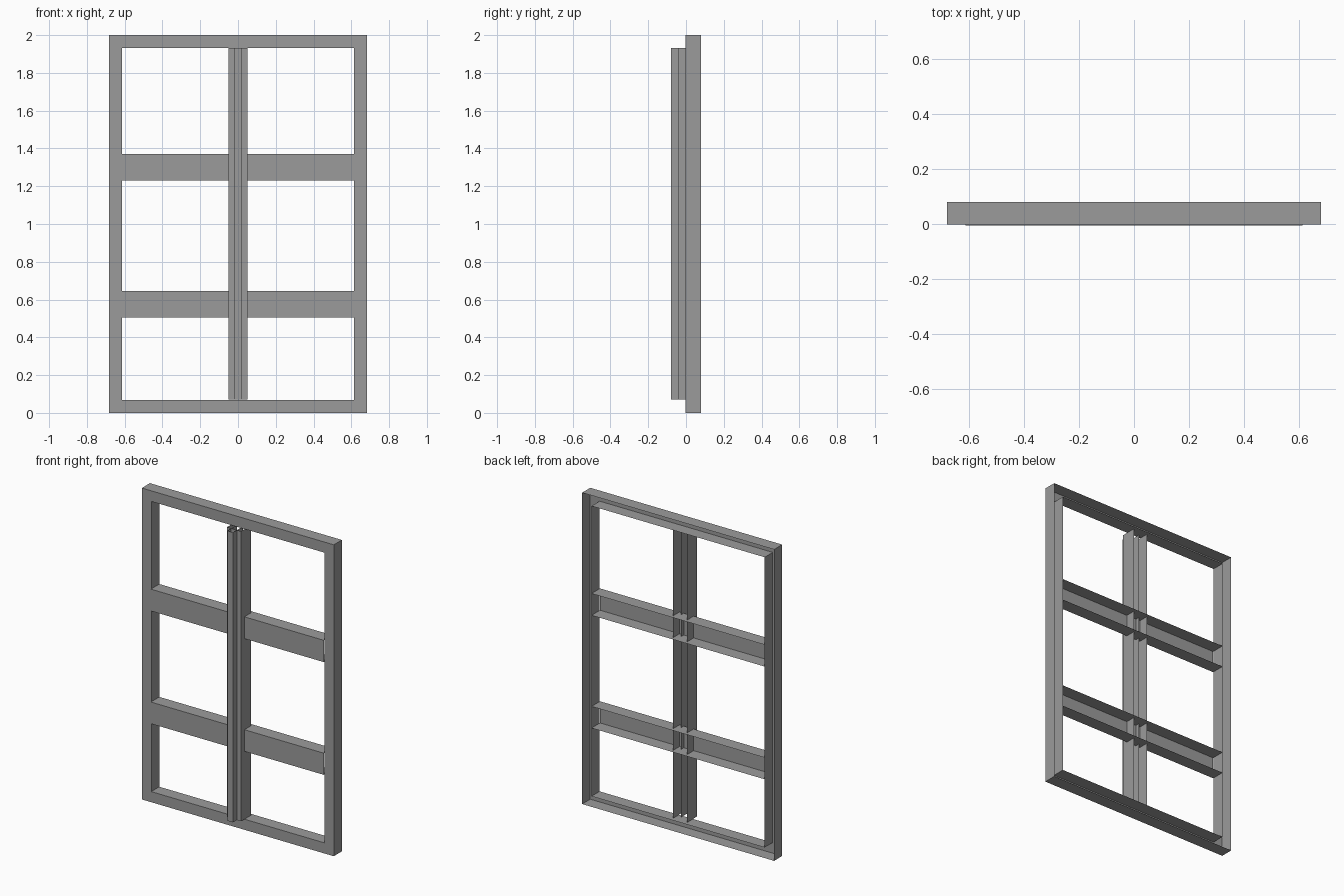
import bpy

if "Cube" in bpy.data.objects:
    bpy.data.objects.remove(bpy.data.objects["Cube"])

# Dark grey paint shared by every part
paint = bpy.data.materials.new("dark_grey")
paint.diffuse_color = (0.33, 0.33, 0.33, 1.0)
paint.use_nodes = True
paint.node_tree.nodes["Principled BSDF"].inputs["Base Color"].default_value = paint.diffuse_color


def make_object(name, verts, faces):
    mesh = bpy.data.meshes.new(name)
    mesh.from_pydata(verts, [], faces)
    mesh.update()
    mesh.materials.append(paint)
    obj = bpy.data.objects.new(name, mesh)
    bpy.context.collection.objects.link(obj)
    return obj


def sheet(name, start, end):
    """Folded open sheet spanned between two matching rows of points."""
    n = len(start)
    faces = [(i, i + 1, n + i + 1, n + i) for i in range(n - 1)]
    return make_object(name, start + end, faces)


def ring(half_width, low, high, y):
    return [(-half_width, y, low), (half_width, y, low),
            (half_width, y, high), (-half_width, y, high)]


DEPTH = 0.08

# Outer frame: channel section, open at the back, swept round a rectangle
outer, inner = (0.682, 0.0, 2.0), (0.615, 0.068, 1.932)
rings = [ring(*outer, DEPTH), ring(*outer, -0.002),
         ring(*inner, -0.002), ring(*inner, DEPTH)]
frame_faces = []
for r in range(3):
    for i in range(4):
        j = (i + 1) % 4
        frame_faces.append((r * 4 + i, r * 4 + j, r * 4 + 4 + j, r * 4 + 4 + i))
make_object("outer_frame", [p for loop in rings for p in loop], frame_faces)

# Horizontal rails: channels open at the back
for name, low, high in (("lower_rail", 0.506, 0.645), ("upper_rail", 1.23, 1.37)):
    section = [(DEPTH, high), (-0.006, high), (-0.006, low), (DEPTH, low)]
    sheet(name, [(-0.615, y, z) for y, z in section],
          [(0.615, y, z) for y, z in section])

# Centre post: a wide channel with a narrower one standing proud of it
for name, half, front in (("post_channel", 0.05, -0.04), ("post_ridge", 0.02, -0.08)):
    profile = [(-half, front + 0.1), (-half, front), (half, front), (half, front + 0.1)]
    sheet(name, [(x, y, 0.07) for x, y in profile],
          [(x, y, 1.932) for x, y in profile])
